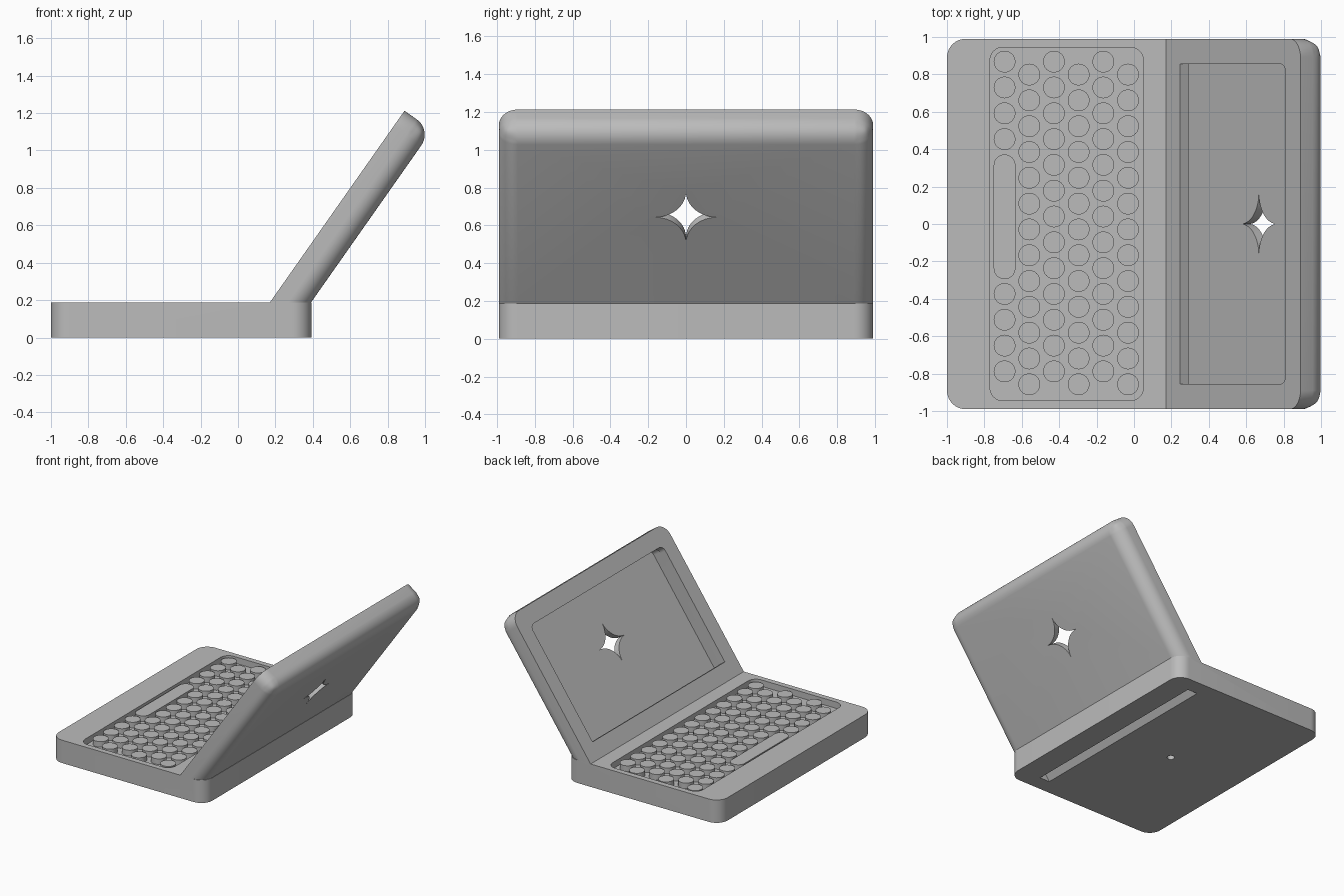
import bpy, bmesh
from math import sin, cos, pi, atan2
from mathutils import Matrix, Vector

cube = bpy.data.objects.get("Cube")
if cube:
    bpy.data.objects.remove(cube)

grey = bpy.data.materials.new("plain_grey")
grey.use_nodes = True
GREY = (0.5, 0.5, 0.5, 1)
grey.diffuse_color = GREY
grey.node_tree.nodes["Principled BSDF"].inputs["Base Color"].default_value = GREY

TOP = 0.187          # base height
HALF = 0.99          # half width
LENGTH = 1.253       # lid length along its slope
THICK = 0.18         # lid thickness
ROUND = 0.1

# Lid frame: local x = width, local y = up the slope, local z = towards the back
tilt = atan2(1.025, 0.72)
c, s = cos(tilt), sin(tilt)
LID = Matrix(((0, c, s, 0.17), (1, 0, 0, 0), (0, s, -c, TOP), (0, 0, 0, 1)))


def arc(cx, cy, r, a0, a1, n=10):
    return [(cx + r * cos(a0 + (a1 - a0) * i / n), cy + r * sin(a0 + (a1 - a0) * i / n))
            for i in range(n + 1)]


def rounded_rect(x0, x1, y0, y1, r_low, r_high):
    """Outline with separate corner radii on its low-y and high-y ends."""
    pts = []
    corners = ((x1, y1, -1, -1, r_high), (x0, y1, 1, -1, r_high),
               (x0, y0, 1, 1, r_low), (x1, y0, -1, 1, r_low))
    for i, (x, y, dx, dy, r) in enumerate(corners):
        a = i * pi / 2
        pts += arc(x + dx * r, y + dy * r, r, a, a + pi / 2) if r else [(x, y)]
    return pts


def add_prism(bm, pts, z0, z1):
    low = [bm.verts.new((x, y, z0)) for x, y in pts]
    high = [bm.verts.new((x, y, z1)) for x, y in pts]
    bm.faces.new(low[::-1])
    bm.faces.new(high)
    n = len(pts)
    for i in range(n):
        j = (i + 1) % n
        bm.faces.new((low[i], low[j], high[j], high[i]))


def finish(bm, name, matrix=None):
    if matrix:
        bm.transform(matrix)
    bmesh.ops.remove_doubles(bm, verts=bm.verts, dist=1e-5)
    bmesh.ops.recalc_face_normals(bm, faces=bm.faces)
    mesh = bpy.data.meshes.new(name)
    bm.to_mesh(mesh)
    bm.free()
    mesh.materials.append(grey)
    obj = bpy.data.objects.new(name, mesh)
    bpy.context.collection.objects.link(obj)
    return obj


def prism(name, pts, z0, z1, matrix=None):
    bm = bmesh.new()
    add_prism(bm, pts, z0, z1)
    return finish(bm, name, matrix)


def select(obj):
    bpy.ops.object.select_all(action='DESELECT')
    obj.select_set(True)
    bpy.context.view_layer.objects.active = obj


def combine(target, other, operation):
    mod = target.modifiers.new("cut", 'BOOLEAN')
    mod.operation = operation
    mod.solver = 'EXACT'
    mod.object = other
    select(target)
    bpy.ops.object.modifier_apply(modifier=mod.name)
    bpy.data.objects.remove(other)


def smooth(obj):
    select(obj)
    bpy.ops.object.shade_smooth_by_angle(angle=pi / 6)


# Base slab with rounded upright corners
body = prism("laptop_body", rounded_rect(-1, 0.392, -HALF, HALF, ROUND, ROUND), 0, TOP)

# Lid: crisp front face, rounded back edges and top corners
bm = bmesh.new()
add_prism(bm, rounded_rect(-HALF, HALF, -0.1, LENGTH, 0, 0), 0, THICK)
soft = []
for e in bm.edges:
    a, b = (v.co for v in e.verts)
    mid = (a + b) / 2
    back = mid.z > THICK - 0.001 and mid.y > 0
    corner = abs(a.z - b.z) > 0.1 and mid.y > 0
    if back or corner:
        soft.append(e)
bmesh.ops.bevel(bm, geom=soft, offset=ROUND, segments=10, profile=0.5, affect='EDGES')
bm.transform(LID)
# trim the lid level with the base
cut = bmesh.ops.bisect_plane(bm, geom=bm.verts[:] + bm.edges[:] + bm.faces[:],
                             plane_co=Vector((0, 0, TOP - 0.002)),
                             plane_no=Vector((0, 0, 1)), clear_inner=True)
rim = [g for g in cut["geom_cut"] if isinstance(g, bmesh.types.BMEdge)]
bmesh.ops.holes_fill(bm, edges=rim, sides=0)
combine(body, finish(bm, "lid"), 'UNION')

# Screen opening, and the slightly wider panel slot running out of the underside
opening = rounded_rect(-0.855, 0.855, 0.134, 1.113, 0, 0.045)
combine(body, prism("opening", opening, -0.1, 0.08, LID), 'DIFFERENCE')
slot = rounded_rect(-0.862, 0.862, -0.5, 1.12, 0, 0.045)
combine(body, prism("slot", slot, 0.055, 0.128, LID), 'DIFFERENCE')

# Four-pointed window through the back of the lid
R, MID = 0.165, 0.683
star = []
for k in range(4):
    turn = k * pi / 2
    for x, y in arc(R, R, R, 1.5 * pi, pi, 12)[:-1]:
        star.append((x * cos(turn) - y * sin(turn), MID + x * sin(turn) + y * cos(turn)))
combine(body, prism("star", star, 0.1, 0.3, LID), 'DIFFERENCE')

# Key tray and the small hole underneath
TRAY = 0.135
tray = rounded_rect(-0.77, 0.05, -0.945, 0.945, 0.07, 0.07)
combine(body, prism("tray", tray, TRAY, 0.3), 'DIFFERENCE')
hole = arc(-0.36, 0, 0.028, 0, 2 * pi, 24)[:-1]
combine(body, prism("hole", hole, -0.1, 0.06), 'DIFFERENCE')
smooth(body)

# Six staggered columns of round keys, leaving a gap for the long key
KEY_R, STEP, KEY_TOP = 0.058, 0.138, 0.18
bm = bmesh.new()
for col in range(6):
    x = -0.692 + col * 0.132
    for row in range(13):
        if col == 0 and 4 <= row <= 8:
            continue
        y = 0.868 - row * STEP - (col % 2) * STEP / 2
        add_prism(bm, arc(x, y, KEY_R, 0, 2 * pi, 32)[:-1], TRAY - 0.005, KEY_TOP)
smooth(finish(bm, "round_keys"))

long_key = rounded_rect(-0.75, -0.634, -0.295, 0.372, KEY_R, KEY_R)
smooth(prism("long_key", long_key, TRAY - 0.005, KEY_TOP))
